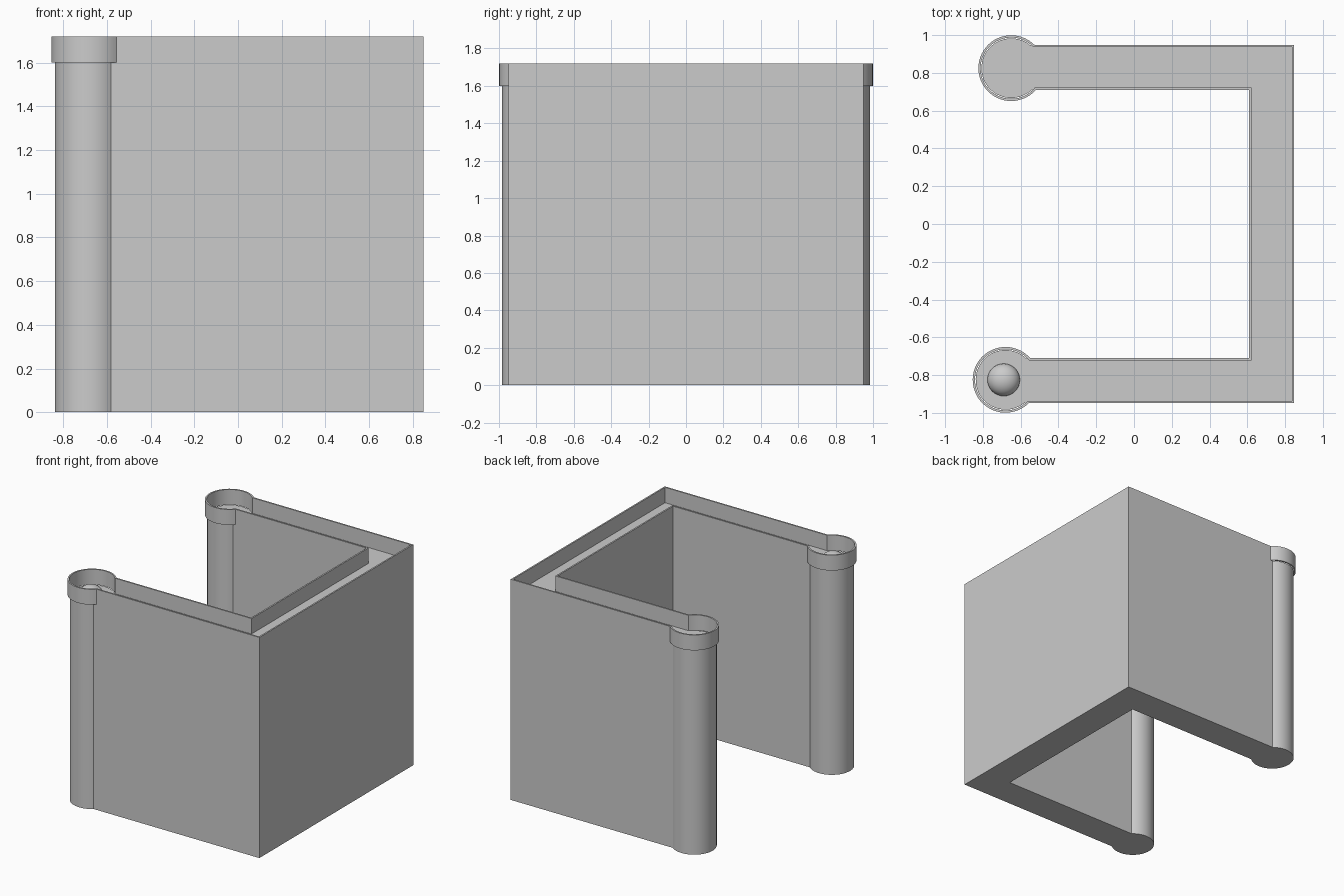
import bpy, bmesh, math

if "Cube" in bpy.data.objects:
    bpy.data.objects.remove(bpy.data.objects["Cube"])

BODY_TOP, RIM_TOP = 1.6, 1.72
RIM_T = 0.012
FRONT_C, BACK_C = (-0.68, -0.825), (-0.65, 0.825)


def arc(center, radius, half_width_lo, half_width_hi, steps=40):
    """Round tower end, open towards the arm (+x), clockwise seen from above."""
    a0 = -math.asin(half_width_lo / radius)
    a1 = math.asin(half_width_hi / radius) - 2 * math.pi
    return [(center[0] + radius * math.cos(a0 + (a1 - a0) * i / steps),
             center[1] + radius * math.sin(a0 + (a1 - a0) * i / steps))
            for i in range(steps + 1)]


def outline(radius, inset=0.0):
    """U-shaped plan with a round tower at the end of each arm."""
    out, inn = 0.948 - inset, 0.71 + inset
    x_out, x_in = 0.848 - inset, 0.61 + inset
    front = arc(FRONT_C, radius, out - 0.825, 0.825 - inn)
    front = arc(FRONT_C, radius, out - 0.825, 0.825 - inn)
    back = arc(BACK_C, radius, 0.825 - inn, out - 0.825)
    return front + [(x_in, -inn), (x_in, inn)] + back + [(x_out, out), (x_out, -out)]


def finish(name, bm):
    bmesh.ops.recalc_face_normals(bm, faces=bm.faces)
    me = bpy.data.meshes.new(name)
    bm.to_mesh(me)
    bm.free()
    ob = bpy.data.objects.new(name, me)
    bpy.context.collection.objects.link(ob)
    bpy.ops.object.select_all(action='DESELECT')
    ob.select_set(True)
    bpy.context.view_layer.objects.active = ob
    bpy.ops.object.shade_smooth_by_angle(angle=math.radians(30))
    return ob


# solid wall with towers
bm = bmesh.new()
base = bm.faces.new([bm.verts.new((x, y, 0)) for x, y in outline(0.158)])
new = bmesh.ops.extrude_face_region(bm, geom=[base], use_keep_orig=True)['geom']
bmesh.ops.translate(bm, vec=(0, 0, BODY_TOP),
                    verts=[g for g in new if isinstance(g, bmesh.types.BMVert)])
bmesh.ops.triangulate(bm, faces=[f for f in bm.faces if len(f.verts) > 4])
finish("wall_body", bm)

# thin raised rim following the same plan
bm = bmesh.new()
outer, inner = outline(0.174), outline(0.174 - RIM_T, RIM_T)
loops = [[bm.verts.new((x, y, z)) for x, y in pts]
         for pts, z in ((outer, BODY_TOP), (outer, RIM_TOP), (inner, RIM_TOP), (inner, BODY_TOP))]
n = len(outer)
for k in range(4):
    a, b = loops[k], loops[(k + 1) % 4]
    for i in range(n):
        j = (i + 1) % n
        bm.faces.new((a[i], a[j], b[j], b[i]))
finish("rim", bm)

# low dome on the front tower floor
bm = bmesh.new()
bmesh.ops.create_uvsphere(bm, u_segments=32, v_segments=16, radius=0.086)
bmesh.ops.delete(bm, geom=[v for v in bm.verts if v.co.z < -0.001], context='VERTS')
dome = finish("tower_dome", bm)
dome.location = (FRONT_C[0] - 0.01, FRONT_C[1], BODY_TOP)
dome.scale.z = 0.8
